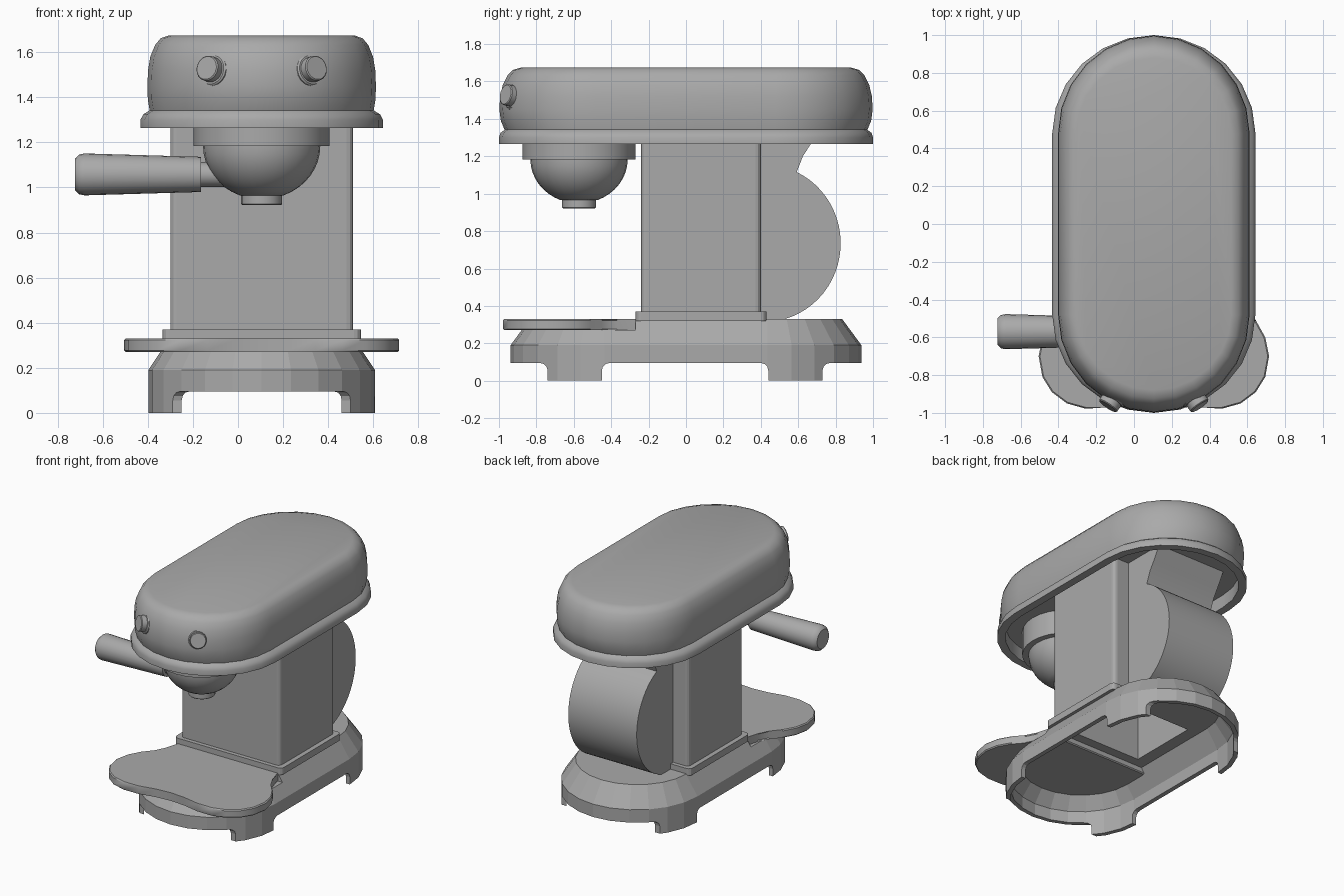
import bpy, bmesh, math
from mathutils import Vector

cube = bpy.data.objects.get("Cube")
if cube:
    bpy.data.objects.remove(cube, do_unlink=True)

CX = 0.105      # centre line of the machine
GY = -0.572     # centre of the brewing group
CEILING = 1.36  # underside of the head

grey = bpy.data.materials.new("plain grey")
grey.use_nodes = True
grey.diffuse_color = (0.4, 0.4, 0.4, 1)
for node in grey.node_tree.nodes:
    if node.type == 'BSDF_PRINCIPLED':
        node.inputs["Base Color"].default_value = grey.diffuse_color


def activate(ob):
    bpy.ops.object.select_all(action='DESELECT')
    ob.select_set(True)
    bpy.context.view_layer.objects.active = ob


def finish(name, bm, smooth=0):
    bmesh.ops.recalc_face_normals(bm, faces=bm.faces)
    me = bpy.data.meshes.new(name)
    bm.to_mesh(me)
    bm.free()
    me.materials.append(grey)
    ob = bpy.data.objects.new(name, me)
    bpy.context.collection.objects.link(ob)
    activate(ob)
    if smooth:
        bpy.ops.object.shade_smooth_by_angle(angle=math.radians(smooth))
    return ob


def loft(bm, rings):
    """Skin closed point rings and cap both ends."""
    loops = [[bm.verts.new(p) for p in ring] for ring in rings]
    n = len(loops[0])
    for a, b in zip(loops, loops[1:]):
        for i in range(n):
            j = (i + 1) % n
            bm.faces.new((a[i], a[j], b[j], b[i]))
    bm.faces.new(loops[0])
    bm.faces.new(loops[-1])


def oval_ring(half_w, half_l, z, bend, seg=12):
    """Long oval with straight sides and a curved front and back."""
    pts = []
    for side in (1, -1):
        for i in range(seg + 1):
            a = math.pi * i / seg
            pts.append((CX + side * half_w * math.cos(a),
                        side * (bend + (half_l - bend) * math.sin(a)), z))
    return pts


def oval_body(name, profile, bend, smooth):
    bm = bmesh.new()
    loft(bm, [oval_ring(w, l, z, bend) for w, l, z in profile])
    return finish(name, bm, smooth)


def lathe(name, origin, axis, profile, seg=28, smooth=35):
    """Turn (radius, distance) pairs around an axis."""
    rot = Vector(axis).to_track_quat('Z', 'Y')
    bm = bmesh.new()
    rings = []
    for r, d in profile:
        angles = [2 * math.pi * i / seg for i in range(seg)]
        rings.append([Vector(origin) + rot @ Vector((r * math.cos(a), r * math.sin(a), d))
                      for a in angles])
    loft(bm, rings)
    return finish(name, bm, smooth)


def box(name, x, y, z, bevel=0, edge_axis=2):
    """Box from ranges, bevelling the edges along one axis."""
    bm = bmesh.new()
    bmesh.ops.create_cube(bm, size=1)
    for v in bm.verts:
        v.co = [r[0] if c < 0 else r[1] for c, r in zip(v.co, (x, y, z))]
    if bevel:
        edges = [e for e in bm.edges
                 if abs(e.verts[0].co[edge_axis] - e.verts[1].co[edge_axis]) > 1e-4]
        bmesh.ops.bevel(bm, geom=edges, offset=bevel, segments=3, profile=0.5, affect='EDGES')
    return finish(name, bm)


def prism(name, points, place, low, high, bevel=0):
    """Extrude a flat outline from low to high."""
    bm = bmesh.new()
    loft(bm, [[place(p, q, h) for p, q in points] for h in (low, high)])
    if bevel:
        rim = [e for e in bm.edges if any(len(f.verts) > 4 for f in e.link_faces)]
        bmesh.ops.bevel(bm, geom=rim, offset=bevel, segments=1, affect='EDGES')
    return finish(name, bm, 30)


def cut(target, cutter, keep=False):
    activate(target)
    mod = target.modifiers.new("cut", 'BOOLEAN')
    mod.operation = 'DIFFERENCE'
    mod.solver = 'EXACT'
    mod.object = cutter
    bpy.ops.object.modifier_apply(modifier=mod.name)
    if not keep:
        bpy.data.objects.remove(cutter, do_unlink=True)


# Hollow base with sloped shoulders
base = oval_body("base", [(0.38, 0.805, 0.31), (0.47, 0.908, 0.18), (0.47, 0.908, 0),
                          (0.503, 0.938, 0), (0.503, 0.938, 0.19), (0.41, 0.835, 0.33)],
                 0.435, 0)

# Arches that leave four feet, and the step for the tray
for y in ((-1.2, -0.74), (-0.45, 0.44), (0.73, 1.2)):
    cut(base, box("arch_cutter", (-1, 1.2), y, (-0.2, 0.095), 0.04, 0))
cut(base, box("step_cutter", (-1, 1.2), (-1.2, -0.27), (0.272, 0.6)))

# Column and its collar, hollow from below
column = box("column", (CX - 0.405, CX + 0.405), (-0.24, 0.4), (0.33, CEILING + 0.005), 0.028)
collar = box("column_collar", (CX - 0.44, CX + 0.44), (-0.27, 0.43), (0.32, 0.37), 0.03)
shaft = box("shaft_cutter", (CX - 0.29, CX + 0.29), (-0.18, 0.34), (-0.1, 1.22))
for part in (base, collar, column):
    cut(part, shaft, keep=True)
bpy.data.objects.remove(shaft, do_unlink=True)

# Rounded tank behind the column, with a neck up to the head
tank = [(0.38, CEILING + 0.005), (0.38, 0.33)]
for i in range(25):
    a = math.radians(-74 + i * 139 / 24)
    tank.append((0.42 + 0.407 * math.cos(a), 0.735 + 0.42 * math.sin(a)))
tank += [(0.625, 1.2), (0.67, 1.27), (0.725, CEILING + 0.005)]
prism("rear_tank", tank, lambda y, z, x: (x, y, z), CX - 0.28, CX + 0.28)

# Scalloped drip tray
half = [(0.12, -0.945), (0.24, -0.97), (0.36, -0.978), (0.46, -0.95), (0.54, -0.89),
        (0.59, -0.81), (0.61, -0.7), (0.59, -0.6), (0.54, -0.51), (0.47, -0.45),
        (0.43, -0.37), (0.41, -0.25)]
outline = [(0, -0.935)] + half + [(-x, y) for x, y in reversed(half)]
prism("drip_tray", outline, lambda x, y, z: (CX + x, y, z), 0.27, 0.33, 0.007)

# Head with a rolled rim and recessed underside
oval_body("head", [(0.48, 0.945, CEILING), (0.48, 0.945, 1.265), (0.538, 1.0, 1.265),
                   (0.538, 1.0, 1.3), (0.525, 0.992, 1.325), (0.497, 0.97, 1.342),
                   (0.505, 0.99, 1.39), (0.507, 0.998, 1.45), (0.504, 0.994, 1.52),
                   (0.494, 0.98, 1.58), (0.473, 0.955, 1.632), (0.448, 0.925, 1.662),
                   (0.41, 0.88, 1.675)], 0.48, 40)

# Brewing group, bowl and spout
lathe("group_collar", (CX, GY, 0), (0, 0, 1), [(0.302, 1.183), (0.302, CEILING + 0.005)])
bowl = [(0.26, 1.2)]
for i in range(9):
    a = math.radians(i * 8.5)
    bowl.append((0.26 * math.cos(a), 1.183 - 0.235 * math.sin(a)))
lathe("filter_bowl", (CX, GY, 0), (0, 0, 1), bowl)
lathe("spout", (CX, GY, 0), (0, 0, 1), [(0.086, 0.922), (0.091, 0.927), (0.091, 1.0)], 20)

# Side handle
lathe("handle_neck", (CX, -0.57, 1.058), (-1, 0, 0), [(0.055, 0.1), (0.055, 0.29)], 16)
lathe("handle_grip", (CX, -0.57, 1.058), (-1, 0, 0),
      [(0.078, 0.27), (0.093, 0.785), (0.088, 0.81), (0.07, 0.828)], 20)

# Two front knobs
for side, label in ((1, "left"), (-1, "right")):
    lathe(label + "_knob", (CX + side * 0.21, -0.915, 1.518), (side * 0.55, -0.81, 0.2),
          [(0.072, -0.03), (0.072, 0.015), (0.065, 0.022), (0.057, 0.022),
           (0.057, 0.057), (0.052, 0.062)], 18)
